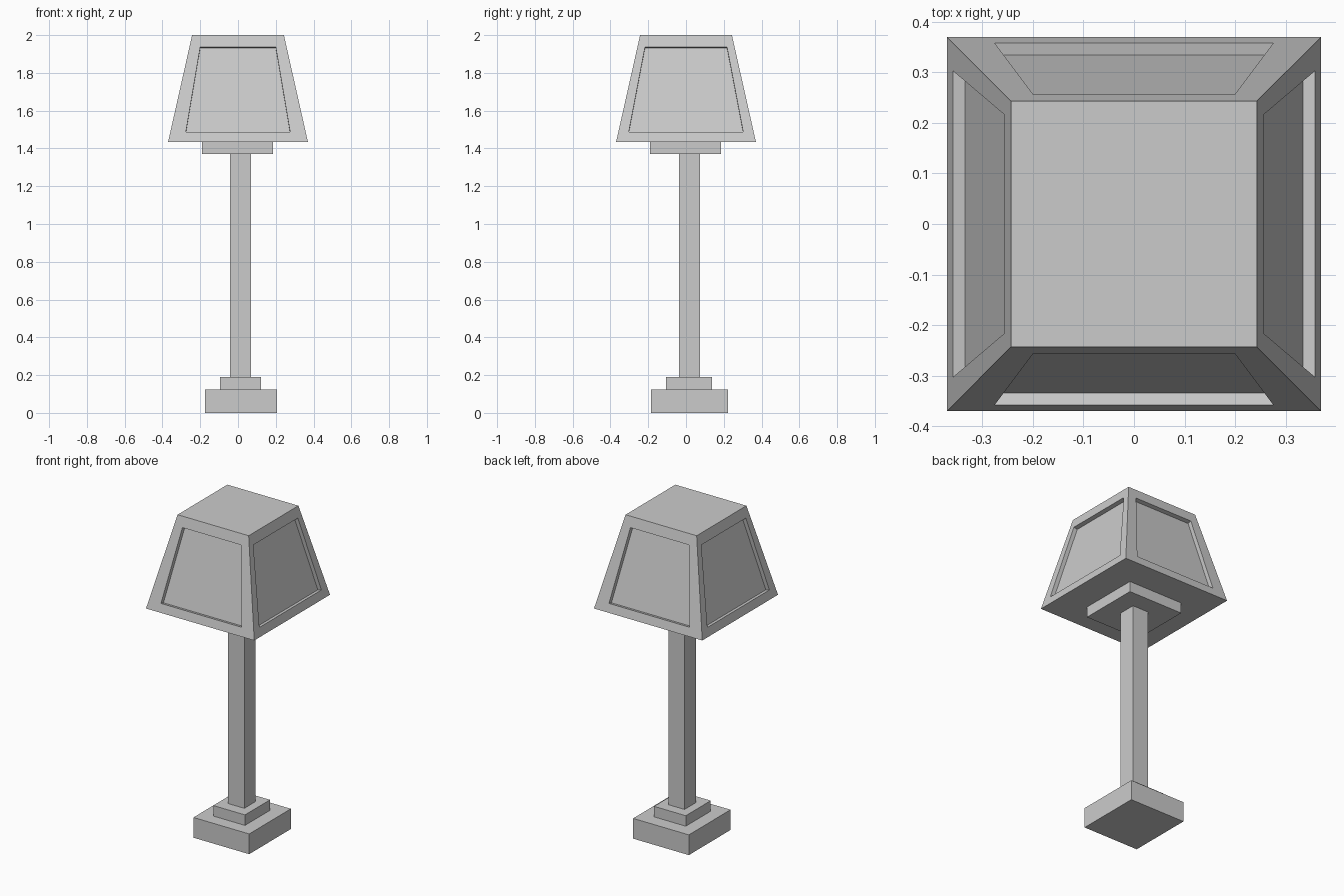
import bpy, bmesh
from mathutils import Vector, Matrix
from math import pi

if "Cube" in bpy.data.objects:
    bpy.data.objects.remove(bpy.data.objects["Cube"])


def finish(bm, name):
    bmesh.ops.remove_doubles(bm, verts=bm.verts, dist=1e-5)
    bmesh.ops.recalc_face_normals(bm, faces=bm.faces)
    mesh = bpy.data.meshes.new(name)
    bm.to_mesh(mesh)
    bm.free()
    obj = bpy.data.objects.new(name, mesh)
    bpy.context.collection.objects.link(obj)
    return obj


def box(name, x, y, z):
    bm = bmesh.new()
    bmesh.ops.create_cube(bm, size=1)
    for v in bm.verts:
        v.co = [(lo + hi) / 2 + c * (hi - lo) for c, (lo, hi) in zip(v.co, (x, y, z))]
    return finish(bm, name)


# Stacked foot, pole and collar
box("base", (-0.175, 0.206), (-0.185, 0.222), (0, 0.125))
box("base_step", (-0.095, 0.122), (-0.106, 0.138), (0.125, 0.19))
box("pole", (-0.042, 0.069), (-0.037, 0.074), (0.19, 1.37))
box("shade_collar", (-0.19, 0.185), (-0.19, 0.185), (1.37, 1.435))

# Tapered shade with a recessed panel on each side
Z0, Z1, R0, R1 = 1.435, 2.0, 0.37, 0.243
DEPTH = 0.025
inward = Vector((0, Z1 - Z0, -(R0 - R1))).normalized() * DEPTH


def slope_point(x, z):
    return Vector((x, -(R0 + (R1 - R0) * (z - Z0) / (Z1 - Z0)), z))


def trapezoid(w0, z0, w1, z1):
    return [slope_point(x, z) for x, z in ((-w0, z0), (w0, z0), (w1, z1), (-w1, z1))]


bm = bmesh.new()
for i in range(4):
    w0, w1 = ((0.276, 0.2), (0.303, 0.217))[i % 2]
    outer = trapezoid(R0, Z0, R1, Z1)
    rim = trapezoid(w0, 1.487, w1, 1.937)
    floor = [p + inward for p in rim]
    turn = Matrix.Rotation(i * pi / 2, 4, 'Z')
    rings = [[bm.verts.new(turn @ p) for p in ring] for ring in (outer, rim, floor)]
    for a, b in zip(rings, rings[1:]):
        for j in range(4):
            k = (j + 1) % 4
            bm.faces.new((a[j], a[k], b[k], b[j]))
    bm.faces.new(rings[2])

# Shade top and underside
for r, z in ((R0, Z0), (R1, Z1)):
    bm.faces.new([bm.verts.new((x * r, y * r, z))
                  for x, y in ((-1, -1), (1, -1), (1, 1), (-1, 1))])
finish(bm, "lamp_shade")
